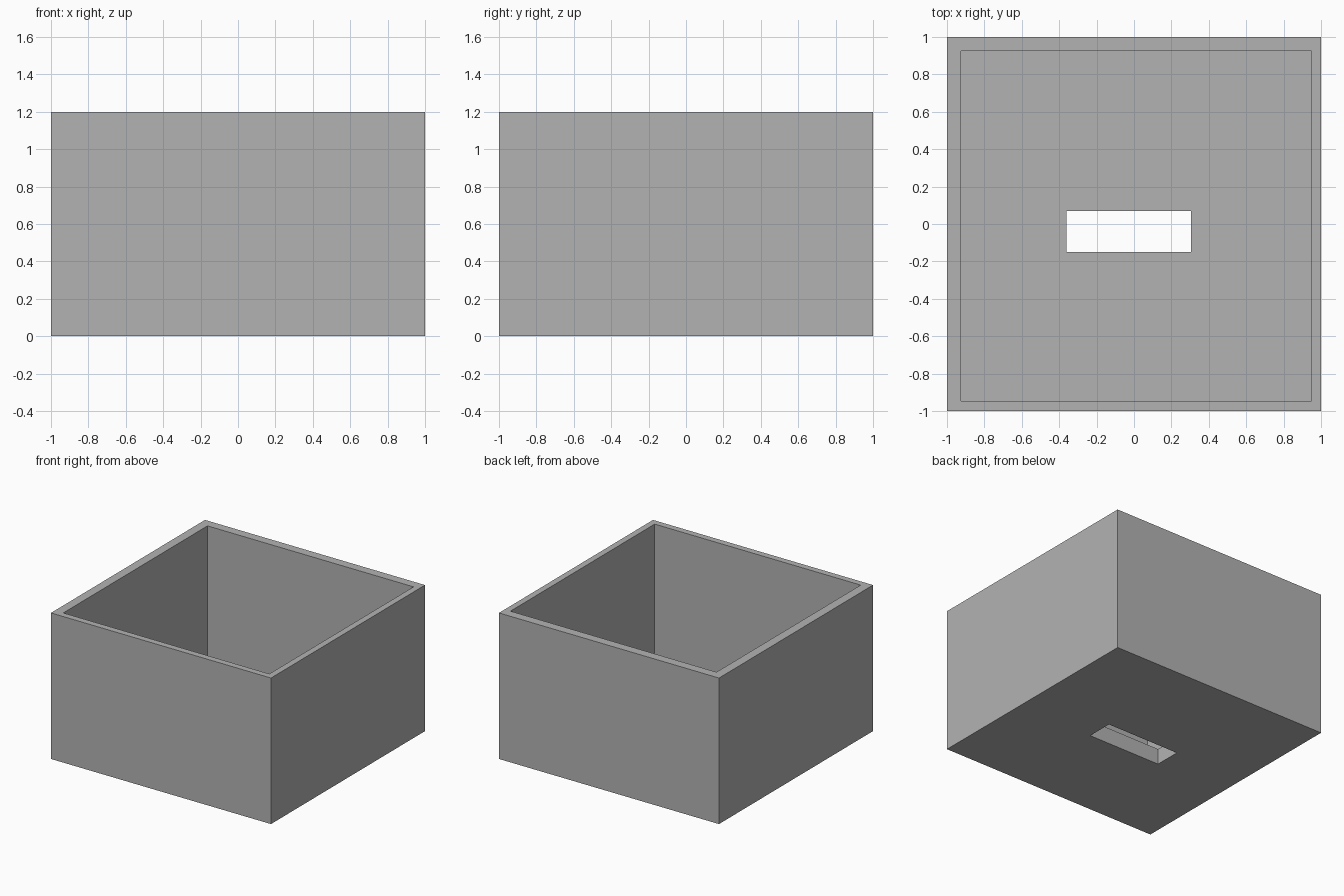
import bpy
import bmesh

cube = bpy.data.objects.get("Cube")
if cube:
    bpy.data.objects.remove(cube, do_unlink=True)

HEIGHT = 1.2
FLOOR = 0.13

# Rectangles as (x min, x max, y min, y max)
OUTER = (-1, 1, -1, 1)
CAVITY = (-0.925, 0.948, -0.947, 0.925)
SLOT = (-0.362, 0.305, -0.15, 0.07)


def add_ring(bm, rect, z):
    """Add the four corners of a rectangle at height z."""
    x0, x1, y0, y1 = rect
    return [bm.verts.new((x, y, z))
            for x, y in ((x0, y0), (x1, y0), (x1, y1), (x0, y1))]


def make_material(name, colour):
    mat = bpy.data.materials.new(name)
    mat.use_nodes = True
    mat.diffuse_color = colour
    mat.node_tree.nodes["Principled BSDF"].inputs["Base Color"].default_value = colour
    return mat


# Open box: outer walls, rim, cavity walls, floor and slot as one closed loop of rings
bm = bmesh.new()
rings = [add_ring(bm, rect, z) for rect, z in (
    (OUTER, 0), (OUTER, HEIGHT),
    (CAVITY, HEIGHT), (CAVITY, FLOOR),
    (SLOT, FLOOR), (SLOT, 0))]
for ring, following in zip(rings, rings[1:] + rings[:1]):
    for i in range(4):
        j = (i + 1) % 4
        bm.faces.new((ring[i], ring[j], following[j], following[i]))
bmesh.ops.recalc_face_normals(bm, faces=bm.faces)

mesh = bpy.data.meshes.new("open_box")
bm.to_mesh(mesh)
bm.free()
mesh.materials.append(make_material("plain grey", (0.45, 0.45, 0.45, 1)))
box = bpy.data.objects.new("open_box", mesh)
bpy.context.collection.objects.link(box)
